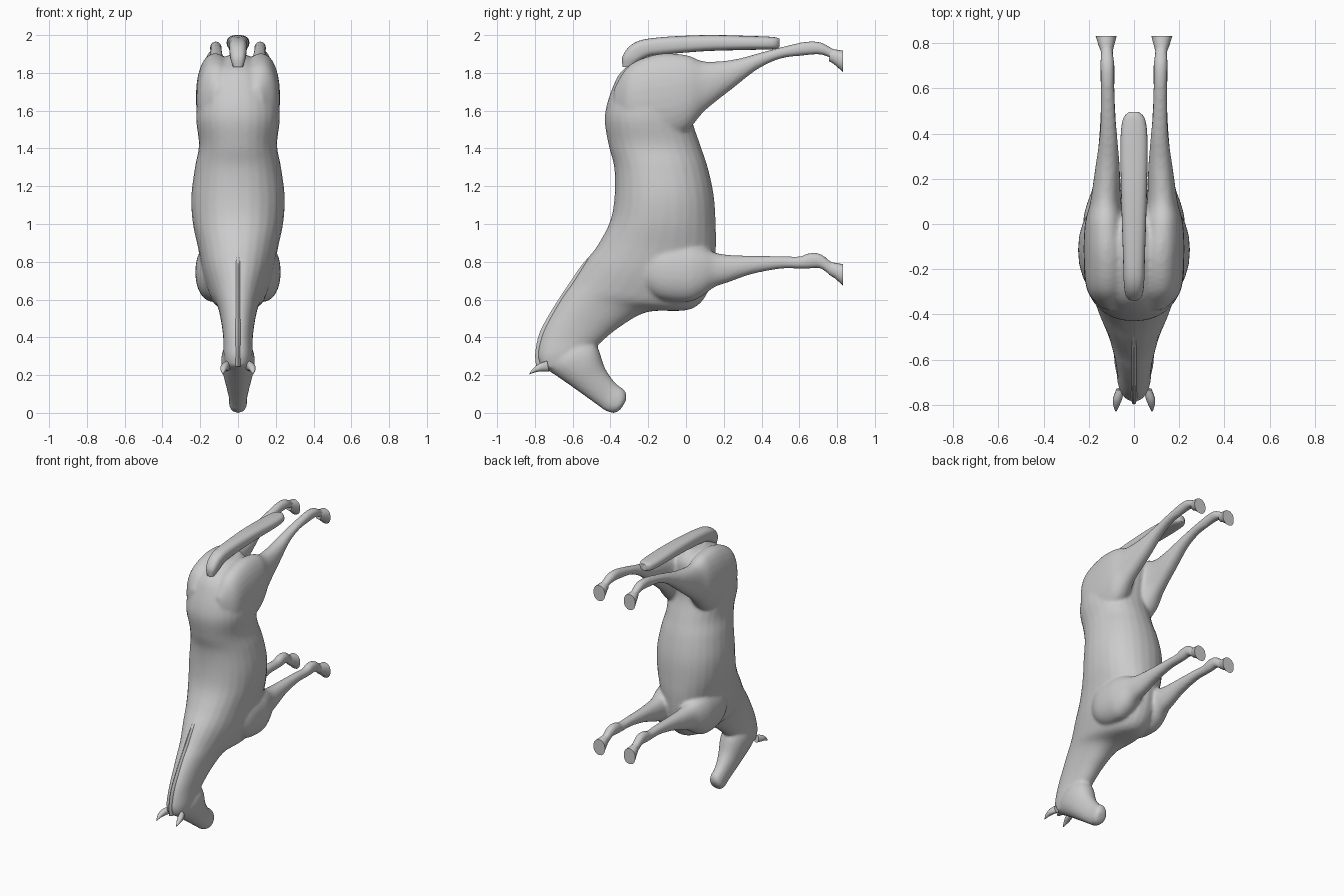
import bpy, bmesh, math
from mathutils import Vector


def spline(rows, steps):
    # Catmull-Rom interpolation between section rows
    out = []
    n = len(rows)
    for i in range(n - 1):
        p = [rows[max(i - 1, 0)], rows[i], rows[i + 1], rows[min(i + 2, n - 1)]]
        for s in range(steps):
            t = s / steps
            out.append([0.5 * (2 * b + (c - a) * t + (2 * a - 5 * b + 4 * c - d) * t * t
                               + (3 * b - a - 3 * c + d) * t ** 3) for a, b, c, d in zip(*p)])
    out.append(list(rows[-1]))
    return out


def loft(bm, rows, side=1, steps=5, n=28, power=0.92):
    # row: y, z of one edge, y, z of the opposite edge, centre x, half width
    rings = []
    for y1, z1, y2, z2, cx, w in spline(rows, steps):
        a, b = Vector((0, y1, z1)), Vector((0, y2, z2))
        mid, half = (a + b) / 2, (a - b) / 2
        ring = []
        for k in range(n):
            t = 2 * math.pi * k / n
            c, s = math.cos(t), math.sin(t)
            c = math.copysign(abs(c) ** power, c)
            s = math.copysign(abs(s) ** power, s)
            ring.append(bm.verts.new(mid + half * c + Vector((side * (cx + w * s), 0, 0))))
        rings.append(ring)
    for r, q in zip(rings, rings[1:]):
        for k in range(n):
            bm.faces.new((r[k], r[(k + 1) % n], q[(k + 1) % n], q[k]))
    bm.faces.new(rings[0])
    bm.faces.new(rings[-1])


def finish(bm, name, angle=40):
    bmesh.ops.recalc_face_normals(bm, faces=bm.faces)
    me = bpy.data.meshes.new(name)
    bm.to_mesh(me)
    bm.free()
    ob = bpy.data.objects.new(name, me)
    bpy.context.collection.objects.link(ob)
    bpy.ops.object.select_all(action='DESELECT')
    bpy.context.view_layer.objects.active = ob
    ob.select_set(True)
    bpy.ops.object.shade_smooth_by_angle(angle=math.radians(angle))
    return ob


# Torso and neck: back edge, belly edge, half width
torso = [(-.2, 1.895, 0, 1.895, .05), (-.33, 1.82, .05, 1.82, .14), (-.39, 1.72, .05, 1.72, .2),
         (-.43, 1.57, .03, 1.57, .222), (-.41, 1.42, .075, 1.42, .207), (-.38, 1.3, .115, 1.3, .228),
         (-.378, 1.15, .147, 1.15, .247), (-.4, 1.02, .157, 1.0, .24), (-.46, .9, .157, .85, .212),
         (-.53, .8, .13, .67, .185), (-.6, .69, .03, .55, .145), (-.65, .62, -.2, .535, .112),
         (-.71, .52, -.35, .455, .09), (-.76, .42, -.46, .365, .078), (-.785, .31, -.53, .3, .076),
         (-.77, .25, -.62, .22, .06)]
# Head: forehead edge, jaw edge, half width
head = [(-.775, .25, -.66, .36, .05), (-.70, .205, -.55, .385, .084), (-.62, .15, -.475, .36, .086),
        (-.54, .093, -.43, .24, .066), (-.46, .035, -.375, .16, .05), (-.42, .008, -.325, .12, .049),
        (-.375, 0, -.315, .085, .043), (-.345, .02, -.32, .06, .025)]
# Legs: y, upper z, lower z, centre x, half width
hind_leg = [(-.38, 1.72, 1.58, .1, .03), (-.3, 1.84, 1.47, .115, .09), (-.15, 1.9, 1.43, .118, .104),
            (0, 1.895, 1.49, .125, .092), (.1, 1.86, 1.60, .125, .068), (.25, 1.87, 1.72, .117, .054),
            (.38, 1.903, 1.82, .113, .04), (.5, 1.935, 1.875, .115, .032), (.63, 1.965, 1.892, .117, .03),
            (.71, 1.963, 1.897, .118, .031), (.765, 1.935, 1.878, .12, .027), (.79, 1.925, 1.86, .122, .028)]
front_leg = [(-.28, .83, .7, .1, .05), (-.15, .9, .605, .118, .098), (0, .9, .587, .125, .1),
             (.08, .88, .615, .125, .086), (.15, .85, .665, .12, .066), (.22, .837, .69, .118, .056),
             (.35, .832, .735, .115, .042), (.5, .83, .763, .115, .033), (.6, .828, .763, .117, .03),
             (.65, .846, .763, .117, .032), (.71, .843, .765, .118, .031), (.765, .803, .725, .12, .027),
             (.79, .795, .705, .122, .028)]

# One continuous skin, fused with a voxel remesh
bm = bmesh.new()
loft(bm, [(a, b, c, d, 0, w) for a, b, c, d, w in torso])
loft(bm, [(a, b, c, d, 0, w) for a, b, c, d, w in head])
for leg in (hind_leg, front_leg):
    for side in (-1, 1):
        loft(bm, [(y, u, y, l, x, w) for y, u, l, x, w in leg], side)
body = finish(bm, "horse_body", 180)
rm = body.modifiers.new("fuse", 'REMESH')
rm.mode = 'VOXEL'
rm.voxel_size = 0.011
rm.use_smooth_shade = True
sm = body.modifiers.new("soften", 'SMOOTH')
sm.factor = 0.5
sm.iterations = 5

# Hooves: flat soled, flared
for name, top in (("hind", 1.92), ("front", .79)):
    for side, label in ((-1, "left"), (1, "right")):
        bm = bmesh.new()
        loft(bm, [(.762, top + .01, .757, top - .058, .12, .025),
                  (.79, top + .004, .785, top - .075, .122, .034),
                  (.83, top - .002, .83, top - .115, .123, .047)], side, 3, 18)
        finish(bm, name + "_hoof_" + label)

# Tail: outer edge, inner edge, half width
tail = [(-.335, 1.83, -.29, 1.83, .025), (-.335, 1.89, -.25, 1.86, .04), (-.28, 1.955, -.2, 1.885, .046),
        (-.17, 1.985, -.14, 1.895, .048), (.1, 2, .1, 1.915, .056), (.35, 1.995, .35, 1.922, .06),
        (.46, 1.99, .46, 1.925, .05), (.495, 1.982, .495, 1.935, .022)]
bm = bmesh.new()
loft(bm, [(a, b, c, d, 0, w) for a, b, c, d, w in tail], power=.75)
finish(bm, "tail", 50)

# Mane: thin ridge along the crest
crest = [(-.47, .87), (-.545, .785), (-.61, .69), (-.67, .6), (-.725, .51), (-.77, .42), (-.79, .32), (-.785, .25)]
bm = bmesh.new()
loft(bm, [(y - .008, z - .004, y + .06, z - .01, 0, .014) for y, z in crest], n=10)
finish(bm, "mane", 60)

# Ears: small pointed leaves
for side, label in ((-1, "left"), (1, "right")):
    bm = bmesh.new()
    loft(bm, [(-.735, .275, -.725, .22, .06, .018), (-.775, .262, -.765, .22, .072, .021),
              (-.805, .24, -.798, .215, .078, .014), (-.83, .208, -.828, .204, .08, .002)], side, 3, 10)
    finish(bm, "ear_" + label, 60)
